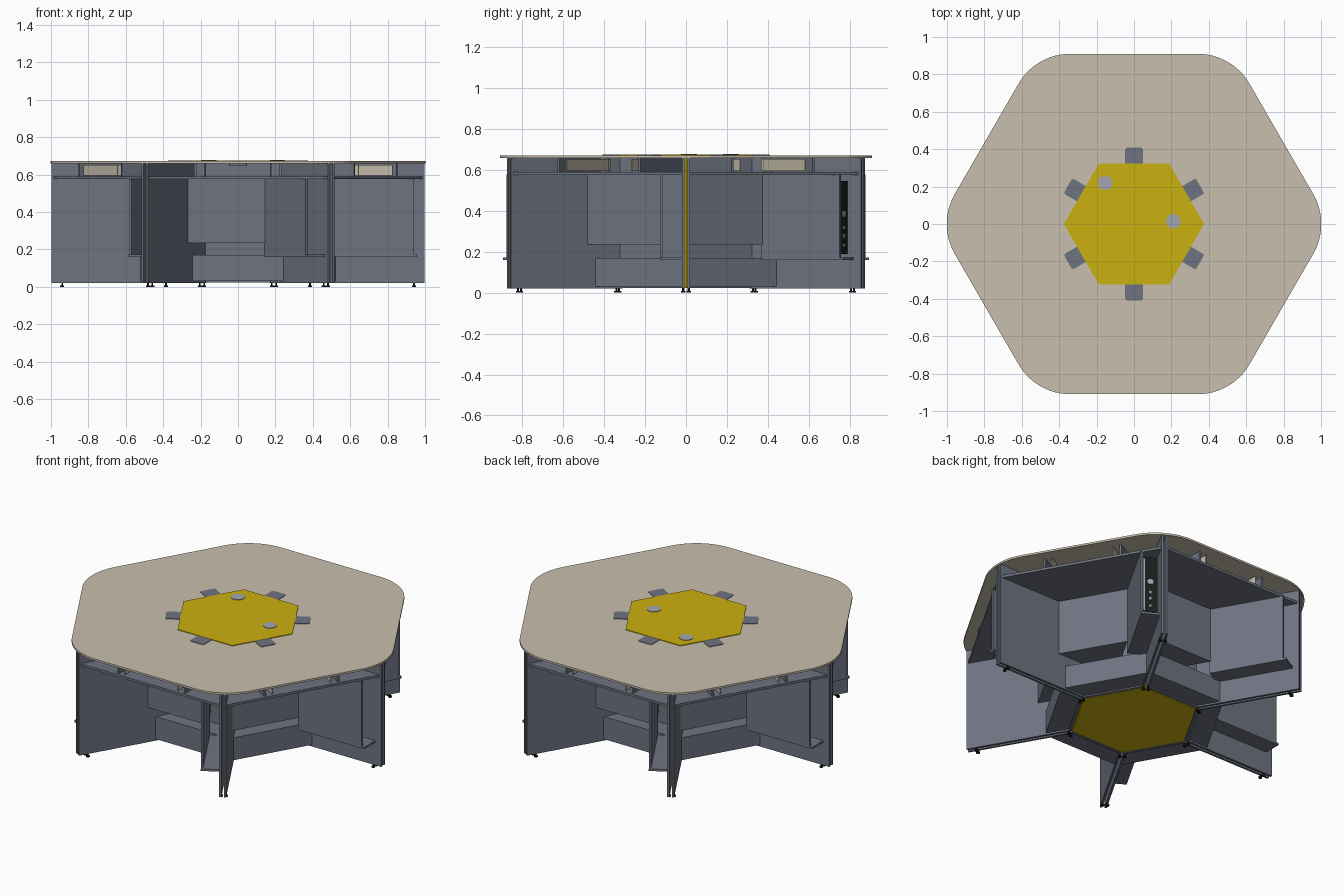
import bpy, bmesh, math
from mathutils import Vector

if "Cube" in bpy.data.objects:
    bpy.data.objects.remove(bpy.data.objects["Cube"])

S60, T30, C30 = math.radians(60), math.tan(math.radians(30)), math.cos(math.radians(30))


def material(name, rgb):
    m = bpy.data.materials.new(name)
    m.diffuse_color = (*rgb, 1)
    m.use_nodes = True
    m.node_tree.nodes["Principled BSDF"].inputs["Base Color"].default_value = m.diffuse_color
    return m


GREY = material("slate grey panel", (0.155, 0.175, 0.22))
BEIGE = material("beige laminate", (0.58, 0.52, 0.42))
YELLOW = material("yellow core", (0.60, 0.44, 0.005))
BLACK = material("black plastic", (0.012, 0.012, 0.014))
SILVER = material("light grey metal", (0.36, 0.38, 0.42))


def prism(name, pts, z0, z1, mat, angle=0.0):
    """Extrude a counter-clockwise outline from z0 to z1, turned about z."""
    bm = bmesh.new()
    face = bm.faces.new([bm.verts.new((x, y, z0)) for x, y in pts])
    ext = bmesh.ops.extrude_face_region(bm, geom=[face])["geom"]
    bmesh.ops.translate(bm, vec=(0, 0, z1 - z0),
                        verts=[v for v in ext if isinstance(v, bmesh.types.BMVert)])
    bmesh.ops.recalc_face_normals(bm, faces=bm.faces)
    me = bpy.data.meshes.new(name)
    bm.to_mesh(me)
    bm.free()
    me.materials.append(mat)
    ob = bpy.data.objects.new(name, me)
    ob.rotation_euler.z = angle
    bpy.context.collection.objects.link(ob)
    return ob


def box(name, x0, x1, y0, y1, z0, z1, mat, angle=0.0):
    return prism(name, [(x0, y0), (x1, y0), (x1, y1), (x0, y1)], z0, z1, mat, angle)


def ring(n, r, cx=0.0, cy=0.0):
    return [(cx + r * math.cos(2 * math.pi * i / n), cy + r * math.sin(2 * math.pi * i / n))
            for i in range(n)]


def rounded(pts, radius, steps=8):
    """Round every corner of a convex counter-clockwise outline."""
    out, n = [], len(pts)
    for i in range(n):
        p = Vector(pts[i])
        a = (Vector(pts[i - 1]) - p).normalized()
        b = (Vector(pts[(i + 1) % n]) - p).normalized()
        half = a.angle(b) / 2
        c = p + (a + b).normalized() * radius / math.sin(half)
        sweep = math.pi - 2 * half
        mid = math.atan2(*(p - c).yx)
        for k in range(steps + 1):
            t = mid - sweep / 2 + sweep * k / steps
            out.append((c.x + radius * math.cos(t), c.y + radius * math.sin(t)))
    return out


def sector(r0, r1, d_lo=0.02, d_hi=0.02):
    """Trapezoid between two radial walls; d = clearance from each wall's centre line."""
    lo = lambda r: -(r * T30 - d_lo / C30)
    hi = lambda r: r * T30 - d_hi / C30
    return [(r0, lo(r0)), (r1, lo(r1)), (r1, hi(r1)), (r0, hi(r0))]


# table top and central core
prism("table_top", rounded(ring(6, 0.91 / C30), 0.32, 12), 0.659, 0.671, BEIGE)
prism("core_column", ring(6, 0.37), 0.022, 0.655, YELLOW)
prism("core_cover", ring(6, 0.375), 0.671, 0.675, YELLOW)
for n, (x, y) in enumerate([(-0.155, 0.22), (0.21, 0.015)]):
    prism(f"cover_disc_{n}", ring(32, 0.039, x, y), 0.674, 0.678, SILVER)

for k in range(6):
    wall = k * S60            # frame with the radial wall along +x
    mid = wall - S60 / 2      # frame with the workplace centred on +x

    # pair of side panels on black feet
    for side in (-1, 1):
        y0, y1 = sorted((side * 0.007, side * 0.02))
        box(f"side_panel_{k}_{side}", 0.37, 0.998, y0, y1, 0.02, 0.659, GREY, wall)
        for s in (0.385, 0.94):
            prism(f"foot_{k}_{side}_{s}", ring(12, 0.011, s, side * 0.0135), 0, 0.008, BLACK, wall)
            prism(f"foot_stem_{k}_{side}_{s}", ring(8, 0.005, s, side * 0.0135), 0.006, 0.022, BLACK, wall)

    # back panel, cable cover boxes and under-top shelf
    prism(f"back_panel_{k}", sector(0.325, 0.342), 0.022, 0.659, GREY, mid)
    prism(f"lower_cover_{k}", sector(0.34, 0.462), 0.03, 0.17, GREY, mid)
    prism(f"upper_cover_{k}", sector(0.34, 0.502, 0.02, 0.127), 0.235, 0.577, GREY, mid)
    prism(f"shelf_{k}", sector(0.34, 0.864), 0.575, 0.59, GREY, mid)

    # dividers between shelf and top, with light inner lining
    for side in (-1, 1):
        a, b = sorted((side * 0.222, side * 0.234))
        box(f"divider_{k}_{side}", 0.44, 0.85, a, b, 0.588, 0.66, GREY, mid)
        a, b = sorted((side * 0.18, side * 0.186))
        box(f"divider_lining_{k}_{side}", 0.42, 0.85, a, b, 0.595, 0.652, BEIGE, mid)
        a, b = sorted((side * 0.18, side * 0.234))
        box(f"divider_back_{k}_{side}", 0.44, 0.452, a, b, 0.588, 0.66, GREY, mid)

    # computer bay hung beside the wall
    box(f"bay_panel_{k}", 0.5, 0.94, -0.127, -0.115, 0.16, 0.577, GREY, wall)
    box(f"bay_floor_{k}", 0.5, 0.958, -0.127, -0.02, 0.16, 0.173, GREY, wall)

    # socket unit in the top, tucked under the core cover
    socket = [(0.31, -0.047), (0.408, -0.047), (0.408, 0.047), (0.31, 0.047)]
    prism(f"socket_unit_{k}", rounded(socket, 0.012, 4), 0.645, 0.674, GREY, mid)

# computer in one bay, with front buttons and ports
box("computer_case", 0.56, 0.93, -0.112, -0.03, 0.19, 0.545, BLACK, S60)
box("computer_trim", 0.925, 0.932, -0.11, -0.102, 0.2, 0.535, SILVER, S60)
for n, (z, h) in enumerate([(0.225, 0.012), (0.27, 0.016), (0.31, 0.016)]):
    box(f"computer_port_{n}", 0.925, 0.933, -0.08, -0.064, z, z + h, SILVER, S60)
button = prism("computer_button", ring(24, 0.017), 0, 0.007, SILVER)
button.rotation_euler = (0, math.pi / 2, S60)
c, s = math.cos(S60), math.sin(S60)
button.location = (0.928 * c + 0.071 * s, 0.928 * s - 0.071 * c, 0.385)
